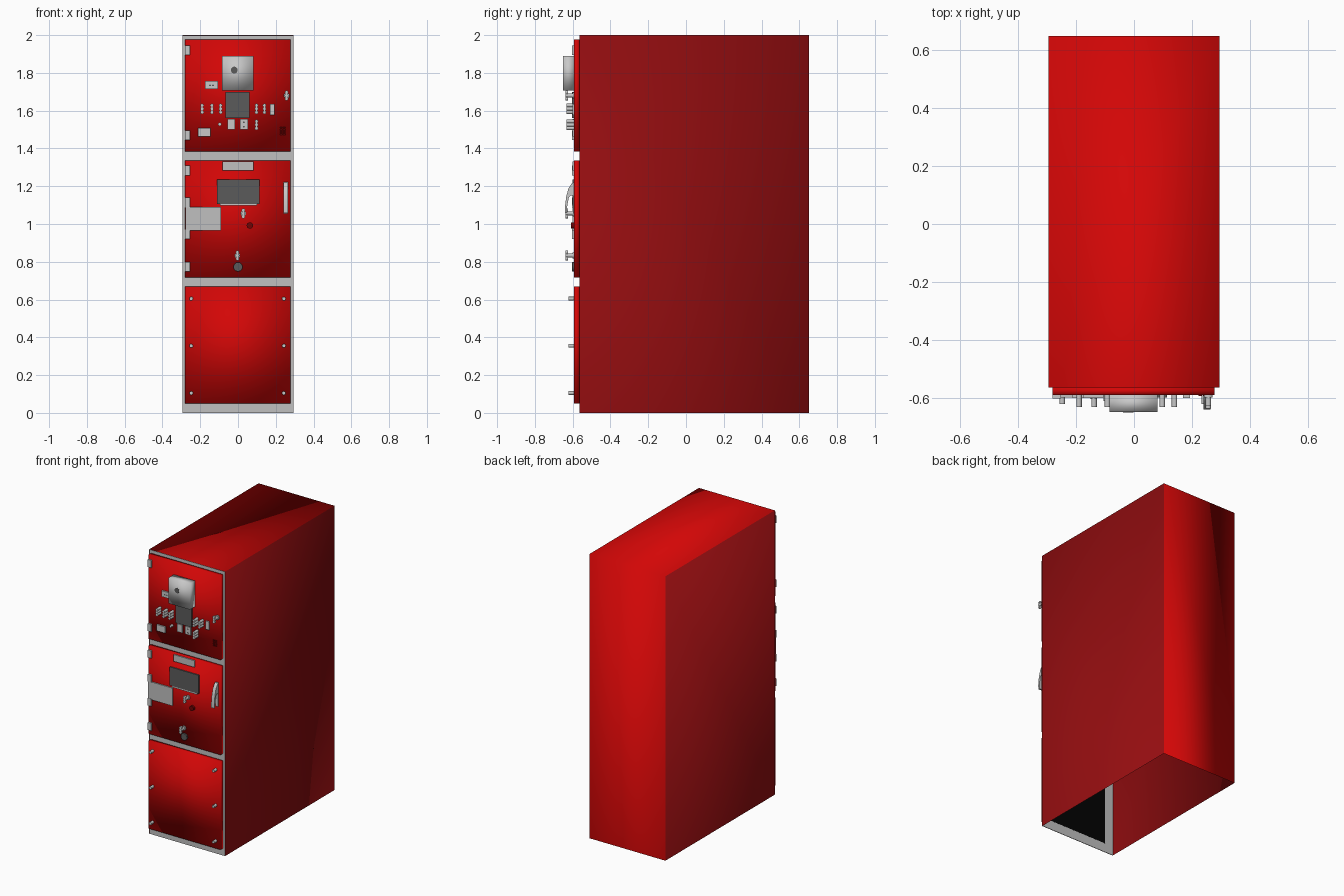
import bpy, bmesh, math
from mathutils import Matrix, Vector

if "Cube" in bpy.data.objects:
    bpy.data.objects.remove(bpy.data.objects["Cube"])


def mat(name, r, g, b):
    m = bpy.data.materials.new(name)
    m.diffuse_color = (r, g, b, 1)
    m.use_nodes = True
    m.node_tree.nodes["Principled BSDF"].inputs["Base Color"].default_value = m.diffuse_color
    return m


RED = mat("cabinet red", 0.65, 0.002, 0.002)
SIDE = mat("side wall dark red", 0.29, 0.004, 0.005)
GREY = mat("frame grey", 0.53, 0.53, 0.53)
LIGHT = mat("fitting grey", 0.58, 0.58, 0.58)
DARK = mat("dark grey", 0.105, 0.105, 0.105)
BLACK = mat("interior black", 0.001, 0.001, 0.001)
MAROON = mat("button dark red", 0.16, 0.001, 0.001)

W, YB, YF, YD = 0.295, 0.65, -0.565, -0.592   # half width, back, frame, door face


def finish(bm, name, m, soft=False):
    # soft parts blend their normals over every edge, the rest keep sharp edges
    bmesh.ops.recalc_face_normals(bm, faces=bm.faces)
    me = bpy.data.meshes.new(name)
    bm.to_mesh(me)
    bm.free()
    me.materials.append(m)
    ob = bpy.data.objects.new(name, me)
    bpy.context.collection.objects.link(ob)
    ob["soft"] = soft
    return ob


def add_box(bm, x0, x1, y0, y1, z0, z1):
    t = Matrix.Translation(((x0 + x1) / 2, (y0 + y1) / 2, (z0 + z1) / 2))
    s = Matrix.Diagonal((x1 - x0, abs(y1 - y0), z1 - z0, 1))
    bmesh.ops.create_cube(bm, size=1, matrix=t @ s)


def add_cyl(bm, x, z, r, y0, y1, seg=20):
    t = Matrix.Translation((x, (y0 + y1) / 2, z)) @ Matrix.Rotation(math.pi / 2, 4, "X")
    bmesh.ops.create_cone(bm, cap_ends=True, segments=seg, radius1=r, radius2=r,
                          depth=abs(y1 - y0), matrix=t)


def box(name, x0, x1, y0, y1, z0, z1, m, soft=False):
    bm = bmesh.new()
    add_box(bm, x0, x1, y0, y1, z0, z1)
    return finish(bm, name, m, soft)


def cyl(name, x, z, r, y0, y1, m, seg=20):
    bm = bmesh.new()
    add_cyl(bm, x, z, r, y0, y1, seg)
    return finish(bm, name, m)


def plate(name, x0, x1, z0, z1, m, depth=0.008):
    return box(name, x0, x1, YD, YD - depth, z0, z1, m)


def latch(name, x, z, reach=0.046):
    # stalk with a flange and a waisted turning bar
    bm = bmesh.new()
    add_cyl(bm, x, z, 0.015, YD, YD - 0.008)
    add_cyl(bm, x, z, 0.010, YD, YD - reach)
    add_box(bm, x - 0.006, x + 0.006, YD - reach + 0.012, YD - reach, z - 0.018, z + 0.018)
    for s in (-1, 1):
        add_cyl(bm, x, z + s * 0.017, 0.0095, YD - reach + 0.012, YD - reach, 12)
    return finish(bm, name, LIGHT)


# cabinet shell, open at the bottom and front, with darker side walls
bm = bmesh.new()
add_box(bm, -W, W, YF, YB, 0, 2)
bm.normal_update()
open_faces = [f for f in bm.faces if f.normal.z < -0.5 or f.normal.y < -0.5]
bmesh.ops.delete(bm, geom=open_faces, context="FACES")
shell = finish(bm, "cabinet_shell", RED, True)
shell.data.materials.append(SIDE)
for p in shell.data.polygons:
    p.material_index = int(abs(p.normal.x) > 0.5)

# front frame: uprights and crossbars
bm = bmesh.new()
bars = [(0, 0.065), (0.655, 0.735), (1.32, 1.40), (1.96, 2.0)]
for s in (-1, 1):
    a, b = sorted((s * 0.23, s * (W - 0.001)))
    add_box(bm, a, b, YF, YF + 0.004, 0, 1.999)
for z0, z1 in bars:
    add_box(bm, -0.23, 0.23, YF, YF + 0.004, z0, z1 - 0.001)
finish(bm, "front_frame", GREY)

# dark backing behind each door opening
for i in range(3):
    box(f"door_backing_{i}", -0.23, 0.23, YF, YF + 0.003, bars[i][1], bars[i + 1][0], BLACK)

# doors
for name, z0, z1 in (("lower_panel", 0.05, 0.668), ("middle_door", 0.717, 1.336),
                     ("upper_door", 1.385, 1.977)):
    box(name, -0.281, 0.279, YD, YF, z0, z1, RED, True)

# hinges
for i, z in enumerate((1.92, 1.47, 1.284, 1.114, 0.946, 0.774)):
    box(f"hinge_{i}", -0.281, -0.253, YD, YD - 0.011, z - 0.026, z + 0.026, LIGHT)

# lower panel bolts
for x in (-0.248, 0.243):
    for z in (0.105, 0.355, 0.605):
        cyl("panel_bolt", x, z, 0.010, YD, YD - 0.03, LIGHT, 12)

# upper door: relay box, its dial and the display
box("relay_box", -0.085, 0.081, YD, -0.65, 1.708, 1.889, LIGHT, True)
cyl("relay_dial", -0.02, 1.815, 0.018, -0.645, -0.651, DARK)
plate("display_unit", -0.065, 0.06, 1.56, 1.70, DARK, 0.012)

# upper door: small plates and meters
for name, x0, x1, z0, z1 in (
        ("socket_plate", -0.175, -0.106, 1.714, 1.756),
        ("label_plate", -0.213, -0.146, 1.463, 1.507),
        ("meter_left", -0.055, -0.015, 1.50, 1.555),
        ("meter_right", 0.01, 0.053, 1.50, 1.555),
        ("test_block", 0.17, 0.194, 1.576, 1.634)):
    plate(name, x0, x1, z0, z1, LIGHT, 0.01)
for x in (-0.148, -0.132):
    cyl("socket_hole", x, 1.734, 0.005, YD - 0.01, YD - 0.0105, DARK, 10)
for z in (1.515, 1.539):
    cyl("meter_hole", 0.031, z, 0.005, YD - 0.01, YD - 0.0105, DARK, 10)

# upper door: rotary switches
for x, z in ((-0.19, 1.61), (-0.138, 1.61), (-0.092, 1.61), (0.098, 1.61),
             (0.14, 1.61), (0.098, 1.525)):
    bm = bmesh.new()
    for dz in (-0.018, 0, 0.018):
        add_cyl(bm, x, z + dz, 0.0095, YD, YD - 0.04, 12)
    finish(bm, "control_switch", LIGHT)
cyl("indicator_lamp", -0.097, 1.528, 0.009, YD, YD - 0.02, LIGHT, 16)
latch("upper_latch", 0.257, 1.68)

# upper door: small vent slots
for x in (0.229, 0.245):
    for z in (1.475, 1.487, 1.499, 1.511):
        box("vent_slot", x - 0.006, x + 0.006, YD, YD - 0.002, z - 0.003, z + 0.003, MAROON)

# middle door plates and window
plate("name_plate", -0.081, 0.081, 1.283, 1.33, GREY)
plate("inspection_window", -0.111, 0.114, 1.106, 1.236, DARK)
plate("window_sill", -0.095, 0.10, 1.097, 1.106, LIGHT)
plate("diagram_plate", -0.279, -0.091, 0.966, 1.091, GREY)

# middle door latches, button and key hole cover
latch("middle_latch", 0.028, 1.056)
latch("drive_latch", -0.003, 0.833)
cyl("push_button", 0.063, 0.992, 0.017, YD, YD - 0.016, MAROON)
cyl("drive_cover", 0.0, 0.773, 0.024, YD, YD - 0.01, DARK)

# swing handle: side profile extruded across its width
bm = bmesh.new()
prof = [(YD, 1.222), (-0.605, 1.215), (-0.622, 1.19), (-0.634, 1.145), (-0.641, 1.09),
        (-0.64, 1.058), (-0.63, 1.058), (-0.63, 1.09), (-0.62, 1.14), (-0.61, 1.15), (YD, 1.15)]
f = bm.faces.new([bm.verts.new((0.24, y, z)) for y, z in prof])
ext = bmesh.ops.extrude_face_region(bm, geom=[f])
bmesh.ops.translate(bm, vec=Vector((0.024, 0, 0)),
                    verts=[v for v in ext["geom"] if isinstance(v, bmesh.types.BMVert)])
finish(bm, "swing_handle", LIGHT)
plate("handle_plate", 0.242, 0.262, 1.055, 1.222, LIGHT, 0.006)

# shading: soft parts fully smooth, the others keep their sharp edges
for soft in (True, False):
    bpy.ops.object.select_all(action="DESELECT")
    for ob in bpy.context.collection.objects:
        if bool(ob["soft"]) == soft:
            ob.select_set(True)
            bpy.context.view_layer.objects.active = ob
    if soft:
        bpy.ops.object.shade_smooth()
    else:
        bpy.ops.object.shade_smooth_by_angle(angle=math.radians(35))
